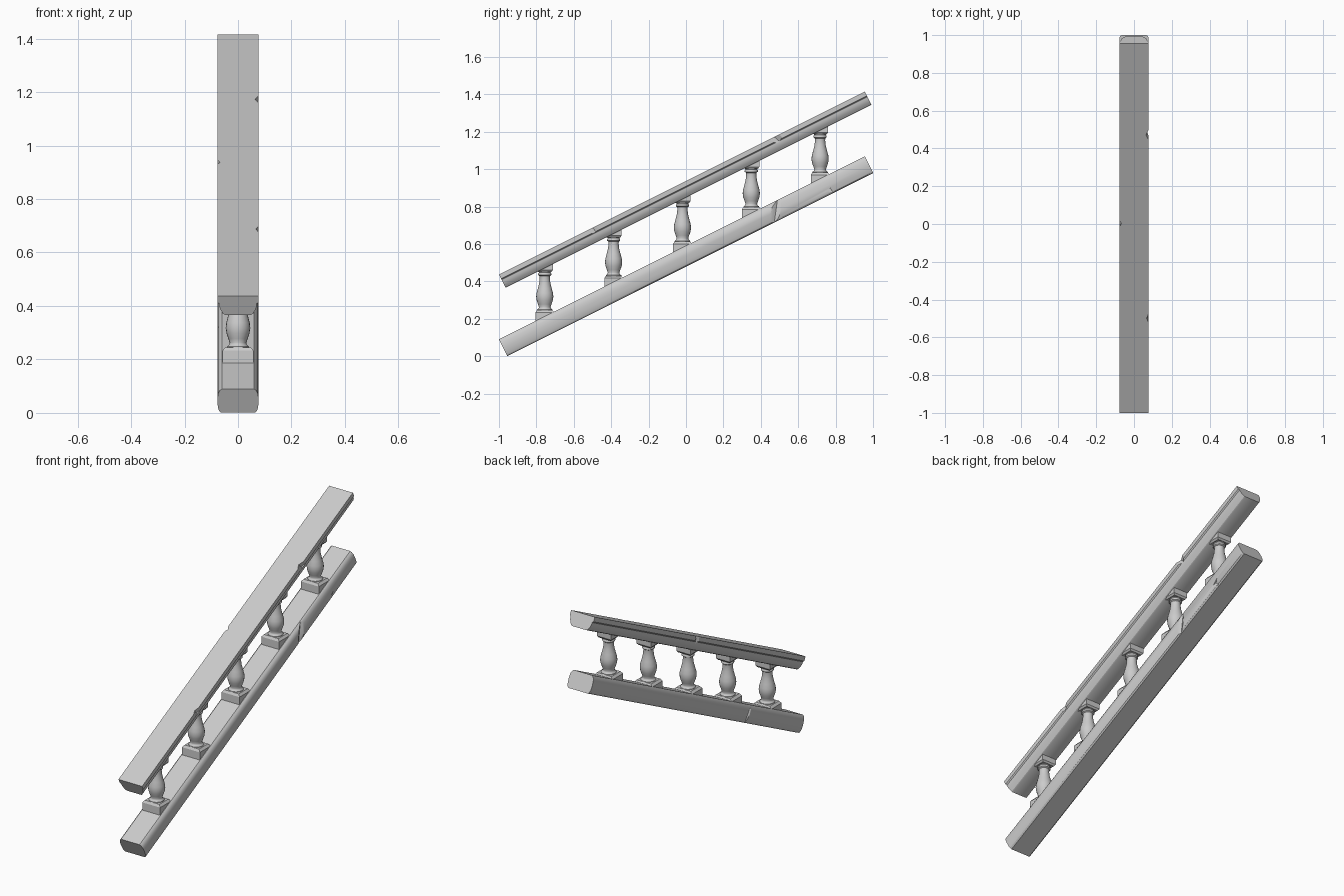
import bpy
import bmesh
import math
from mathutils import Matrix, Vector

cube = bpy.data.objects.get("Cube")
if cube:
    bpy.data.objects.remove(cube, do_unlink=True)

SLOPE = math.atan(0.5)
LENGTH = 2.187

stone = bpy.data.materials.new("grey_stone")
stone.use_nodes = True
stone.diffuse_color = (0.6, 0.6, 0.6, 1)
stone.node_tree.nodes["Principled BSDF"].inputs["Base Color"].default_value = (0.6, 0.6, 0.6, 1)


def make_object(name, bm, matrix=None):
    bmesh.ops.recalc_face_normals(bm, faces=bm.faces)
    mesh = bpy.data.meshes.new(name)
    bm.to_mesh(mesh)
    bm.free()
    mesh.materials.append(stone)
    obj = bpy.data.objects.new(name, mesh)
    bpy.context.collection.objects.link(obj)
    if matrix:
        obj.matrix_world = matrix
    return obj


def smooth(obj, degrees):
    bpy.ops.object.select_all(action="DESELECT")
    obj.select_set(True)
    bpy.context.view_layer.objects.active = obj
    bpy.ops.object.shade_smooth_by_angle(angle=math.radians(degrees))


def loft(bm, rings):
    """Join closed rings of points and cap both ends."""
    loops = [[bm.verts.new(p) for p in ring] for ring in rings]
    for a, b in zip(loops, loops[1:]):
        for i in range(len(a)):
            j = (i + 1) % len(a)
            bm.faces.new((a[i], a[j], b[j], b[i]))
    bm.faces.new(loops[0])
    bm.faces.new(loops[-1])


def rail(name, start_z, half_profile, chips):
    """Sloped bar from a mirrored section, with chipped edges."""
    matrix = Matrix.Translation((0, -1, start_z)) @ Matrix.Rotation(SLOPE, 4, "X")
    section = half_profile + [(-x, z) for x, z in reversed(half_profile)]
    bm = bmesh.new()
    loft(bm, [[(x, y, z) for x, z in section] for y in (0, LENGTH)])
    obj = make_object(name, bm, matrix)

    # Diamond shaped cutters notch the edges
    bm = bmesh.new()
    for x, y, z, depth, width, height, tilt in chips:
        place = (Matrix.Translation((x, y, z)) @ Matrix.Rotation(tilt, 4, "X")
                 @ Matrix.Diagonal((depth, width, height, 1))
                 @ Matrix.Rotation(math.pi / 4, 4, "Z"))
        bmesh.ops.create_cube(bm, size=math.sqrt(2), matrix=place)
    cutter = make_object(name + "_chip_cutter", bm, matrix)
    cutter.hide_render = True
    mod = obj.modifiers.new("chips", "BOOLEAN")
    mod.operation = "DIFFERENCE"
    mod.solver = "EXACT"
    mod.object = cutter
    bpy.context.view_layer.objects.active = obj
    bpy.ops.object.modifier_apply(modifier=mod.name)
    bpy.data.objects.remove(cutter, do_unlink=True)
    smooth(obj, 28)


# Bottom rail with softened corners
rail("bottom_rail", 0.09,
     [(0.06, 0), (0.068, -0.007), (0.075, -0.022), (0.077, -0.05),
      (0.075, -0.08), (0.07, -0.094), (0.062, -0.1)],
     [(0.079, 1.63, -0.05, 0.016, 0.03, 0.09, -0.6),
      (0.079, 1.95, -0.09, 0.012, 0.03, 0.03, 0.3),
      (-0.079, 0.56, -0.03, 0.008, 0.012, 0.12, 0.2)])

# Handrail with a flat top and an undercut moulding
rail("handrail", 0.437,
     [(0.077, 0), (0.077, -0.026), (0.07, -0.032), (0.069, -0.045),
      (0.063, -0.062), (0.052, -0.077), (0.045, -0.08)],
     [(0.079, 1.645, 0, 0.016, 0.03, 0.05, 0.4),
      (-0.079, 1.12, 0, 0.012, 0.02, 0.06, -0.3),
      (0.079, 0.56, 0, 0.012, 0.03, 0.04, 0.2)])


def square(hx, hy, z):
    return [(hx, hy, z), (-hx, hy, z), (-hx, -hy, z), (hx, -hy, z)]


def circle(radius, z, sides=20):
    return [(radius * math.cos(math.tau * i / sides),
             radius * math.sin(math.tau * i / sides), z) for i in range(sides)]


# Turned shaft as (radius, height) above the bottom rail
SHAFT = [(0.042, 0.025), (0.041, 0.036), (0.033, 0.043), (0.031, 0.05),
         (0.036, 0.065), (0.043, 0.085), (0.046, 0.105), (0.044, 0.125),
         (0.037, 0.15), (0.03, 0.178), (0.027, 0.205), (0.028, 0.216),
         (0.035, 0.221), (0.035, 0.229), (0.031, 0.234), (0.039, 0.25)]

# Five upright balusters, each with square base and cap blocks
for n in range(5):
    y = -0.755 + n * 0.368
    foot = Matrix.Translation((0, y, 0.09 + (y + 1) * 0.5))
    bm = bmesh.new()
    loft(bm, [square(0.058, 0.05, -0.06), square(0.058, 0.05, 0.02),
              square(0.047, 0.042, 0.033)])
    make_object(f"baluster_base_{n + 1}", bm, foot)
    bm = bmesh.new()
    loft(bm, [circle(r, z) for r, z in SHAFT])
    smooth(make_object(f"baluster_shaft_{n + 1}", bm, foot), 40)
    bm = bmesh.new()
    loft(bm, [square(0.038, 0.036, 0.238), square(0.046, 0.043, 0.248),
              square(0.046, 0.043, 0.3)])
    make_object(f"baluster_cap_{n + 1}", bm, foot)
